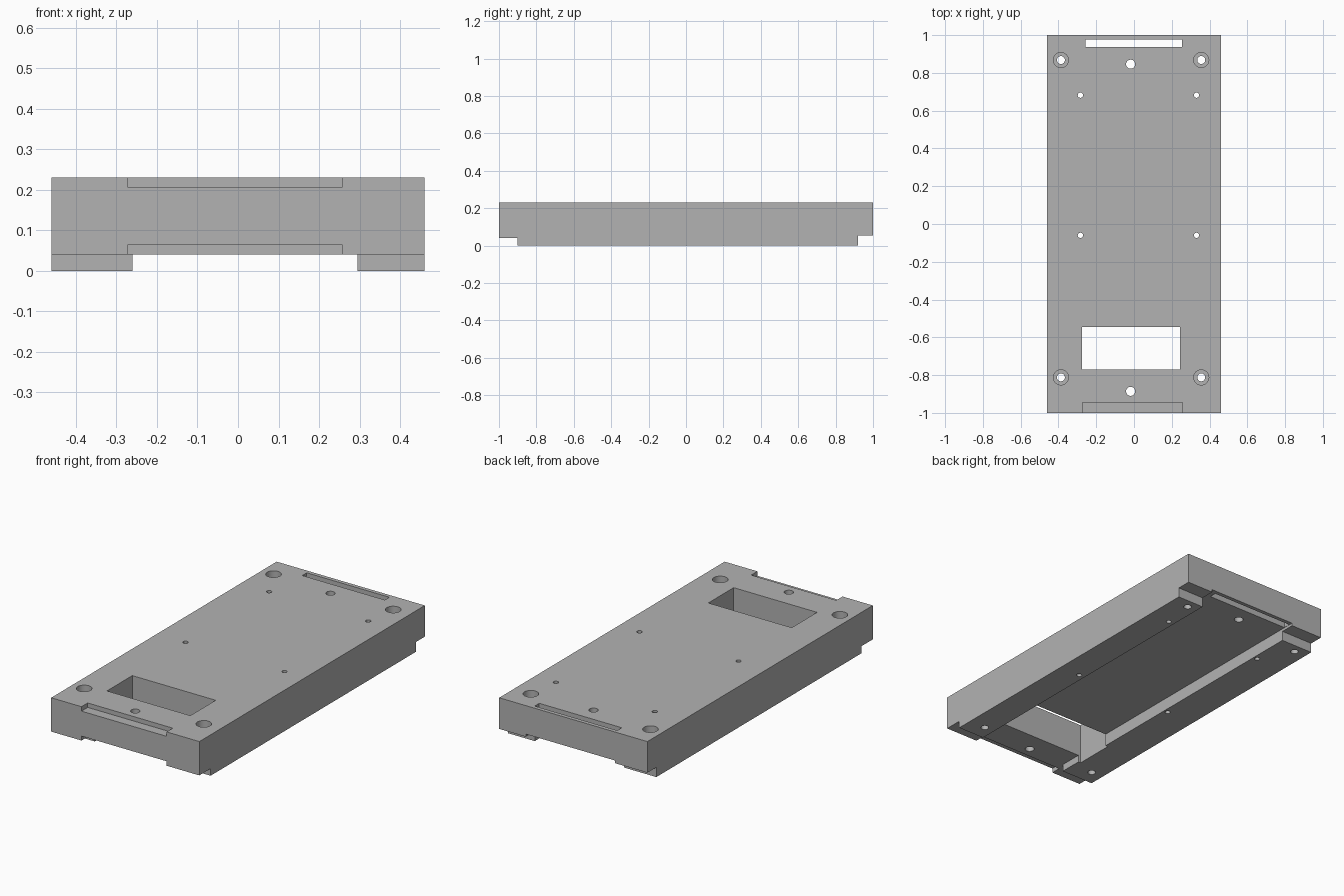
import bpy, bmesh, math

if "Cube" in bpy.data.objects:
    bpy.data.objects.remove(bpy.data.objects["Cube"], do_unlink=True)

HALF_W, HEIGHT = 0.46, 0.23

grey = bpy.data.materials.new("plain_grey")
grey.use_nodes = True
colour = (0.45, 0.45, 0.45, 1)
grey.diffuse_color = colour
grey.node_tree.nodes["Principled BSDF"].inputs["Base Color"].default_value = colour


def add_object(name, bm):
    bmesh.ops.recalc_face_normals(bm, faces=bm.faces)
    mesh = bpy.data.meshes.new(name)
    bm.to_mesh(mesh)
    bm.free()
    mesh.materials.append(grey)
    obj = bpy.data.objects.new(name, mesh)
    bpy.context.collection.objects.link(obj)
    return obj


def box(name, x, y, z):
    bm = bmesh.new()
    bmesh.ops.create_cube(bm, size=1)
    for v in bm.verts:
        v.co = [lo + (c + 0.5) * (hi - lo) for c, (lo, hi) in zip(v.co, (x, y, z))]
    return add_object(name, bm)


def drill(name, x, y, radius, bottom=-0.1):
    bm = bmesh.new()
    top = HEIGHT + 0.1
    bmesh.ops.create_cone(bm, cap_ends=True, segments=32, radius1=radius,
                          radius2=radius, depth=top - bottom)
    bmesh.ops.translate(bm, verts=bm.verts, vec=(x, y, (top + bottom) / 2))
    return add_object(name, bm)


def cut(target, cutter):
    cutter.hide_render = True
    mod = target.modifiers.new("cut", 'BOOLEAN')
    mod.operation, mod.solver, mod.object = 'DIFFERENCE', 'EXACT', cutter
    bpy.context.view_layer.objects.active = target
    bpy.ops.object.modifier_apply(modifier=mod.name)
    bpy.data.objects.remove(cutter, do_unlink=True)


# Plate: stepped side profile extruded across the width
profile = [(-1, 0.04), (-0.9, 0.04), (-0.9, 0), (0.92, 0), (0.92, 0.055),
           (1, 0.055), (1, HEIGHT), (-1, HEIGHT)]
bm = bmesh.new()
side = bm.faces.new([bm.verts.new((-HALF_W, y, z)) for y, z in profile])
ext = bmesh.ops.extrude_face_region(bm, geom=[side])["geom"]
bmesh.ops.translate(bm, vec=(2 * HALF_W, 0, 0),
                    verts=[g for g in ext if isinstance(g, bmesh.types.BMVert)])
plate = add_object("mounting_plate", bm)

# Underside channel, shallow at the front and deeper behind the window
cut(plate, box("front_channel", (-0.26, 0.295), (-0.95, -0.7), (-0.1, 0.04)))
cut(plate, box("main_channel", (-0.26, 0.295), (-0.77, 1.1), (-0.1, 0.07)))

# Window, back slot and the two front notches
cut(plate, box("window", (-0.275, 0.243), (-0.77, -0.545), (-0.1, 0.4)))
cut(plate, box("back_slot", (-0.258, 0.255), (0.938, 0.978), (-0.1, 0.4)))
cut(plate, box("top_notch", (-0.272, 0.257), (-1.1, -0.945), (0.205, 0.4)))
cut(plate, box("bottom_notch", (-0.272, 0.257), (-1.1, -0.945), (-0.1, 0.065)))

# Counterbored corner holes
for x in (-0.387, 0.356):
    for y in (-0.812, 0.868):
        cut(plate, drill("counterbore", x, y, 0.04, bottom=0.11))
        cut(plate, drill("corner_hole", x, y, 0.021))

# Centre holes near each end
for y in (-0.886, 0.846):
    cut(plate, drill("centre_hole", -0.018, y, 0.024))

# Small fixing holes
for x in (-0.284, 0.331):
    for y in (-0.06, 0.682):
        cut(plate, drill("fixing_hole", x, y, 0.014))

bpy.ops.object.select_all(action='DESELECT')
plate.select_set(True)
bpy.context.view_layer.objects.active = plate
bpy.ops.object.shade_smooth_by_angle(angle=math.radians(30))
